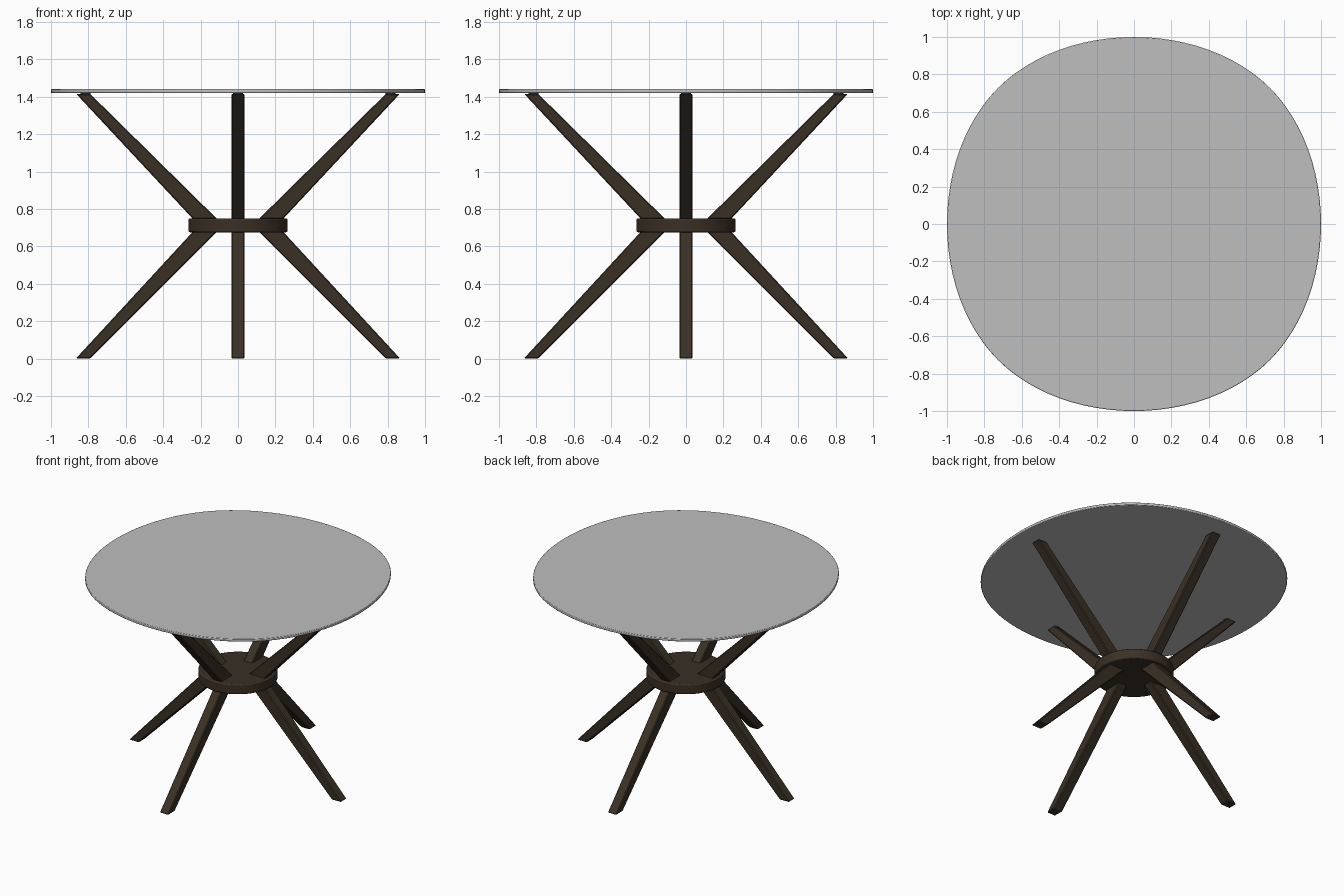
import bpy, bmesh, math
from mathutils import Matrix

if "Cube" in bpy.data.objects:
    bpy.data.objects.remove(bpy.data.objects["Cube"])


def material(name, rgb):
    m = bpy.data.materials.new(name)
    m.diffuse_color = (*rgb, 1)
    m.use_nodes = True
    m.node_tree.nodes["Principled BSDF"].inputs["Base Color"].default_value = m.diffuse_color
    return m


wood = material("dark_wood", (0.042, 0.029, 0.018))
glass = material("grey_glass", (0.52, 0.52, 0.52))


def extrude_outline(name, pts, vec, mat, bevel=0.0, segments=1):
    """Closed outline of 3D points, extruded along vec and edge-bevelled."""
    bm = bmesh.new()
    face = bm.faces.new([bm.verts.new(p) for p in pts])
    ext = bmesh.ops.extrude_face_region(bm, geom=[face], use_keep_orig=True)
    moved = [g for g in ext["geom"] if isinstance(g, bmesh.types.BMVert)]
    bmesh.ops.translate(bm, verts=moved, vec=vec)
    bmesh.ops.recalc_face_normals(bm, faces=bm.faces[:])
    me = bpy.data.meshes.new(name)
    bm.to_mesh(me)
    bm.free()
    me.materials.append(mat)
    ob = bpy.data.objects.new(name, me)
    bpy.context.collection.objects.link(ob)
    if bevel:
        mod = ob.modifiers.new("soft_edges", "BEVEL")
        mod.width = bevel
        mod.segments = segments
        mod.limit_method = "ANGLE"
        mod.angle_limit = math.radians(40)
    return ob


def smooth(ob):
    bpy.ops.object.select_all(action="DESELECT")
    ob.select_set(True)
    bpy.context.view_layer.objects.active = ob
    bpy.ops.object.shade_smooth_by_angle(angle=math.radians(35))


def circle(r, z, n):
    return [(r * math.cos(2 * math.pi * i / n), r * math.sin(2 * math.pi * i / n), z)
            for i in range(n)]


def soft_square(r, z, n):
    """Cubic B-spline round a square: a slightly squared circle."""
    c = [(-1, -1), (1, -1), (1, 1), (-1, 1)]
    pts = []
    for s in range(4):
        for i in range(n):
            u = i / n
            w = ((1 - u) ** 3, 3 * u ** 3 - 6 * u ** 2 + 4,
                 -3 * u ** 3 + 3 * u ** 2 + 3 * u + 1, u ** 3)
            x, y = (sum(w[k] * c[(s + k) % 4][a] for k in range(4)) / 6 for a in (0, 1))
            pts.append((x * r * 12 / 11, y * r * 12 / 11, z))
    return pts


# Table top
smooth(extrude_outline("table_top", soft_square(1.0, 1.42, 24), (0, 0, 0.02), glass, 0.004, 2))

# Central hub
smooth(extrude_outline("hub", circle(0.265, 0.675, 64), (0, 0, 0.075), wood, 0.008, 2))

# Tapered splayed legs: four down to the floor, four up to the top
HALF = 0.036
lower = [(0.79, 0.0), (0.867, 0.0), (0.263, 0.655), (0.24, 0.68), (0.11, 0.68)]
upper = [(0.79, 1.415), (0.865, 1.415), (0.263, 0.77), (0.24, 0.745), (0.11, 0.745)]
for i in range(4):
    turn = Matrix.Rotation(i * math.pi / 2, 4, "Z")
    for name, prof in (("lower_leg", lower), ("upper_leg", upper)):
        leg = extrude_outline(f"{name}_{i + 1}", [(x, -HALF, z) for x, z in prof],
                              (0, 2 * HALF, 0), wood, 0.006)
        leg.matrix_world = turn
    # Small pad between leg tip and table top
    pad = extrude_outline(f"pad_{i + 1}", [(x + 0.815, y, z) for x, y, z in circle(0.026, 1.41, 20)],
                          (0, 0, 0.011), wood)
    pad.matrix_world = turn
